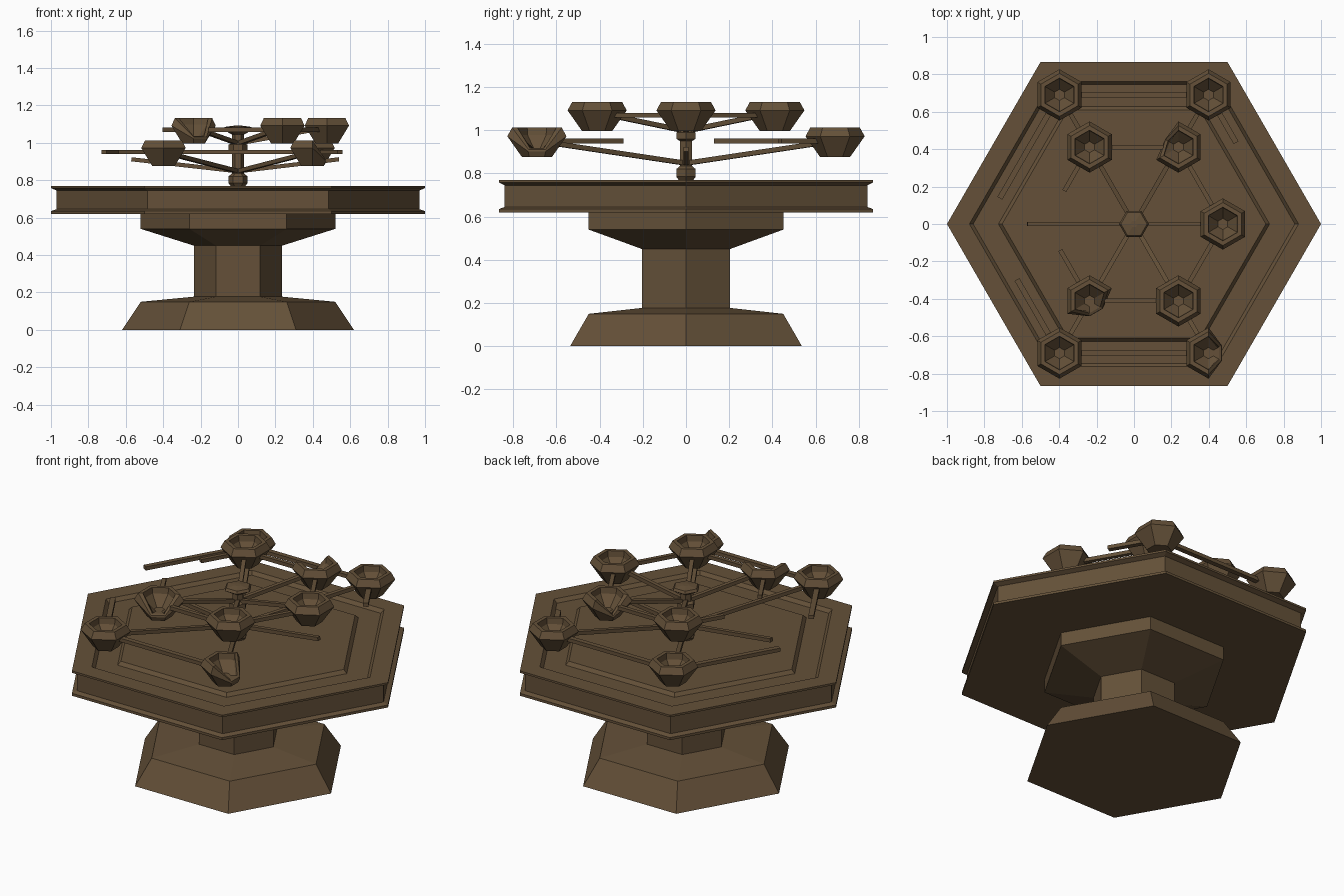
import bpy, bmesh, math
from mathutils import Vector

if "Cube" in bpy.data.objects:
    bpy.data.objects.remove(bpy.data.objects["Cube"])

wood = bpy.data.materials.new("dark_brown")
wood.diffuse_color = (0.128, 0.081, 0.040, 1)
wood.use_nodes = True
wood.node_tree.nodes["Principled BSDF"].inputs["Base Color"].default_value = wood.diffuse_color


def finish(name, bm):
    bmesh.ops.recalc_face_normals(bm, faces=bm.faces)
    me = bpy.data.meshes.new(name)
    bm.to_mesh(me)
    bm.free()
    me.materials.append(wood)
    ob = bpy.data.objects.new(name, me)
    bpy.context.collection.objects.link(ob)
    return ob


def hex_lathe(name, profile, center=(0, 0, 0), turn=0, broken=()):
    """Six-sided turned solid; broken = {corner: {ring: other_ring_point}}."""
    bm = bmesh.new()
    rings = []
    for i, (r, z) in enumerate(profile):
        ring = []
        for k in range(6):
            rr, zz = broken[k].get(i, (r, z)) if k in broken else (r, z)
            a = math.radians(turn + 60 * k)
            ring.append(bm.verts.new(Vector(center) + Vector((rr * math.cos(a), rr * math.sin(a), zz))))
        rings.append(ring)
    for lo, hi in zip(rings, rings[1:]):
        for k in range(6):
            j = (k + 1) % 6
            bm.faces.new((lo[k], lo[j], hi[j], hi[k]))
    bm.faces.new(rings[0])
    bm.faces.new(rings[-1])
    return finish(name, bm)


def bar(name, a, b, w=0.024, h=0.022):
    """Straight square bar from a to b."""
    a, b = Vector(a), Vector(b)
    d = (b - a).normalized()
    side = d.cross(Vector((0, 0, 1))).normalized()
    up = side.cross(d)
    bm = bmesh.new()
    ends = [[bm.verts.new(p + side * s * w / 2 + up * t * h / 2)
             for s, t in ((-1, -1), (1, -1), (1, 1), (-1, 1))] for p in (a, b)]
    bm.faces.new(ends[0])
    bm.faces.new(ends[1])
    for k in range(4):
        j = (k + 1) % 4
        bm.faces.new((ends[0][k], ends[0][j], ends[1][j], ends[1][k]))
    return finish(name, bm)


def polar(r, deg, z):
    a = math.radians(deg)
    return Vector((r * math.cos(a), r * math.sin(a), z))


# Table: foot, column, bracket and grooved top
hex_lathe("table_foot", [(0.62, 0), (0.52, 0.15), (0.23, 0.178)])
hex_lathe("table_column", [(0.235, 0.16), (0.235, 0.46)])
hex_lathe("table_bracket", [(0.235, 0.45), (0.52, 0.54), (0.52, 0.63)])
hex_lathe("table_top", [(1, 0.62), (1, 0.635), (0.97, 0.645), (0.97, 0.745), (1, 0.758), (1, 0.77),
                        (0.88, 0.77), (0.86, 0.75), (0.725, 0.75), (0.705, 0.77)])

# Chandelier hub standing on the table
hex_lathe("hub", [(0.035, 0.765), (0.052, 0.785), (0.052, 0.82), (0.033, 0.835), (0.033, 0.95),
                  (0.05, 0.96), (0.05, 0.99), (0.033, 1.0), (0.033, 1.045), (0.08, 1.07),
                  (0.07, 1.085), (0.02, 1.092)])

# Hollow cups; a broken corner has its rim pulled down the wall
CUP = [(0.07, 0), (0.137, 0.095), (0.115, 0.135), (0.09, 0.135), (0.085, 0.10), (0.03, 0.04)]
CHIP = {1: (0.082, 0.025), 2: (0.08, 0.035), 3: (0.065, 0.04), 4: (0.055, 0.04)}


def cup(name, r, deg, z, chipped):
    hex_lathe(name, CUP, polar(r, deg, z), 30, {k: CHIP for k in chipped})


# Upper tier
UP_R, UP_Z = 0.475, 1.07
for deg, chipped in ((0, ()), (60, (2,)), (120, ()), (240, (4, 5)), (300, ())):
    cup("upper_cup", UP_R, deg, 0.997, chipped)
    bar("upper_spoke", polar(0.02, deg, 1.0), polar(0.41, deg, UP_Z))
for a, b in ((60, 120), (60, 0), (0, 300), (300, 240)):
    p, q = polar(UP_R, a, UP_Z), polar(UP_R, b, UP_Z)
    bar("upper_rail", p.lerp(q, 0.17), p.lerp(q, 0.83))
for a, f in ((120, 0.57), (240, 0.66)):     # snapped rails
    p, q = polar(UP_R, a, UP_Z), polar(UP_R, 180, UP_Z)
    bar("upper_rail_stub", p.lerp(q, 0.17), p.lerp(q, f))

# Lower tier
LO_R, LO_Z = 0.797, 0.95
for deg, chipped in ((60, ()), (120, ()), (240, ()), (300, (5, 0))):
    cup("lower_cup", LO_R, deg, 0.877, chipped)
    bar("lower_spoke", polar(0.02, deg, 0.85), polar(0.73, deg, 0.942))
for deg, r in ((0, 0.54), (180, 0.57)):     # snapped spokes
    bar("lower_spoke_stub", polar(0.02, deg, 0.85), polar(r, deg, 0.912))
for a, b, f in ((60, 120, 0.9), (240, 300, 0.9), (120, 180, 0.8), (240, 180, 0.57), (60, 0, 0.37)):
    p, q = polar(LO_R, a, LO_Z), polar(LO_R, b, LO_Z)
    bar("lower_rail", p.lerp(q, 0.1), p.lerp(q, f), 0.03)
